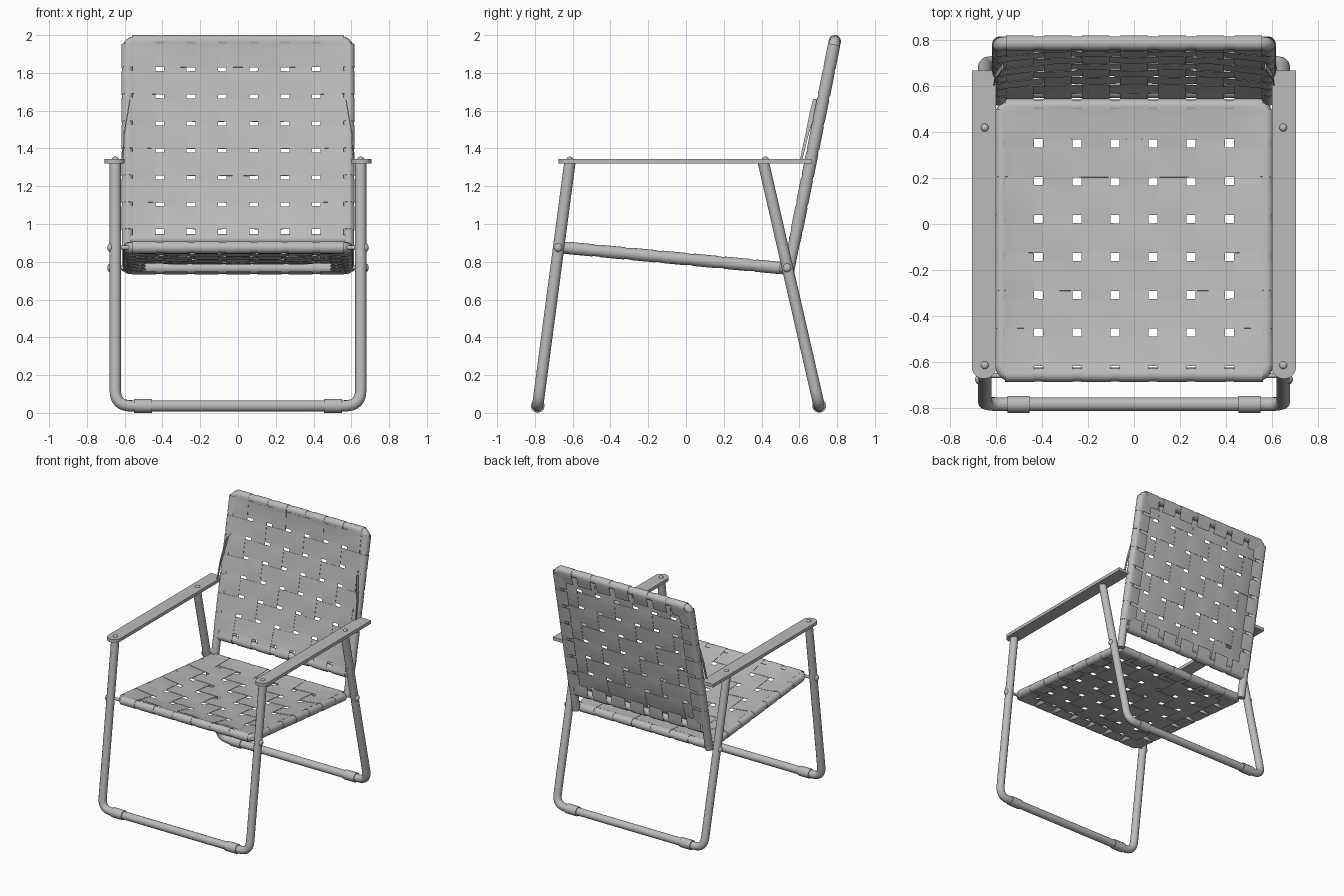
import bpy, bmesh, math
from mathutils import Vector, Matrix

if "Cube" in bpy.data.objects:
    bpy.data.objects.remove(bpy.data.objects["Cube"])

grey = bpy.data.materials.new("grey metal and webbing")
grey.diffuse_color = (0.5, 0.5, 0.5, 1)
grey.use_nodes = True
grey.node_tree.nodes["Principled BSDF"].inputs["Base Color"].default_value = grey.diffuse_color


def finish(ob, thickness=0):
    ob.data.materials.clear()
    ob.data.materials.append(grey)
    bpy.ops.object.select_all(action='DESELECT')
    ob.select_set(True)
    bpy.context.view_layer.objects.active = ob
    if thickness:
        mod = ob.modifiers.new("thickness", 'SOLIDIFY')
        mod.thickness = thickness
        mod.offset = 0
        bpy.ops.object.modifier_apply(modifier=mod.name)
    bpy.ops.object.shade_smooth_by_angle(angle=math.radians(40))
    return ob


def mesh_object(name, bm, thickness=0):
    me = bpy.data.meshes.new(name)
    bmesh.ops.recalc_face_normals(bm, faces=bm.faces[:])
    bm.to_mesh(me)
    bm.free()
    ob = bpy.data.objects.new(name, me)
    bpy.context.collection.objects.link(ob)
    return finish(ob, thickness)


def rounded(points, r, closed=False):
    """Replace each corner of a path by a smooth bend."""
    pts = [Vector(p) for p in points]
    out, n = [], len(pts)
    for i, p in enumerate(pts):
        if not closed and i in (0, n - 1):
            out.append(p)
            continue
        a = p + (pts[i - 1] - p).normalized() * r
        b = p + (pts[(i + 1) % n] - p).normalized() * r
        for k in range(9):
            t = k / 8
            q = a * (1 - t) ** 2 + p * 2 * t * (1 - t) + b * t * t
            out.append(q.lerp(p, 0.3 * t * (1 - t)))
    return out


def tube(name, pts, radius=0.03, closed=False):
    cu = bpy.data.curves.new(name, 'CURVE')
    cu.dimensions = '3D'
    cu.bevel_depth = radius
    cu.bevel_resolution = 4
    cu.use_fill_caps = True
    sp = cu.splines.new('POLY')
    sp.points.add(len(pts) - 1)
    for s, p in zip(sp.points, pts):
        s.co = (*p, 1)
    sp.use_cyclic_u = closed
    ob = bpy.data.objects.new(name, cu)
    bpy.context.collection.objects.link(ob)
    bpy.ops.object.select_all(action='DESELECT')
    ob.select_set(True)
    bpy.context.view_layer.objects.active = ob
    bpy.ops.object.convert(target='MESH')
    return finish(bpy.context.view_layer.objects.active)


def dome(name, loc, scale):
    bm = bmesh.new()
    bmesh.ops.create_uvsphere(bm, u_segments=16, v_segments=10, radius=1,
                              matrix=Matrix.Translation(loc) @ Matrix.Diagonal((*scale, 1)))
    return mesh_object(name, bm)


def plane_frame(low, high):
    """Matrix of a sloping panel: x across, y up the slope, z out of the face."""
    a, b = Vector((0, *low)), Vector((0, *high))
    v = (b - a).normalized()
    u = Vector((1, 0, 0))
    m = Matrix((u, v, u.cross(v))).transposed().to_4x4()
    m.translation = (a + b) / 2
    return m, (b - a).length / 2


def strap(name, m, half, pos, other, width, pitch, shift, phase, across):
    """One woven band, wrapped round the tubes at both ends and folded back."""
    R, base, amp, sag, flap = 0.0315, 0.0275, 0.0025, 0.028, 0.085
    path = [(-half + flap, -R + 0.006), (-half + 0.03, -R + 0.001)]
    path += [(-half - R * math.sin(t), -R * math.cos(t))
             for t in (math.pi * k / 10 for k in range(11))]
    n = 48
    for k in range(1, n):
        s = -half + 2 * half * k / n
        h = base + amp * math.cos(math.pi * ((s - shift) / pitch + phase))
        edge = min(1, (half - abs(s)) / 0.03)
        path.append((s, R + (h - R) * edge))
    path += [(half + R * math.sin(t), R * math.cos(t))
             for t in (math.pi * k / 10 for k in range(11))]
    path += [(half - 0.03, -R + 0.001), (half - flap, -R + 0.006)]
    bm = bmesh.new()
    rows = []
    for s, h in path:
        row = []
        for k in range(5):
            q = pos + width * (k / 4 - 0.5)
            # the woven sheet hangs below the tubes towards its middle
            dip = 0
            if h > 0 and abs(s) < half and abs(q) < other:
                dip = sag * (1 - (q / other) ** 4) * (1 - (s / half) ** 4)
            row.append(bm.verts.new(m @ Vector((s, q, h - dip) if across
                                               else (q, s, h - dip))))
        rows.append(row)
    for a, b in zip(rows, rows[1:]):
        for k in range(4):
            bm.faces.new((a[k], a[k + 1], b[k + 1], b[k]))
    mesh_object(name, bm, 0.0025)


def webbing(name, m, half_x, half_y, w_long, w_cross, pitch_x, pitch_y, shift):
    for i in range(-3, 4):
        strap(name + "_long_strap", m, half_y, i * pitch_x, half_x, w_long,
              pitch_y, shift, i, False)
        strap(name + "_cross_strap", m, half_x, shift + i * pitch_y, half_y, w_cross,
              pitch_x, 0, i + 1, True)


# Leg loops with plastic sleeves on the floor bars
for name, top, foot in (("front_leg", -0.615, -0.785), ("rear_leg", 0.41, 0.705)):
    tube(name + "_loop", rounded([(-0.65, top, 1.325), (-0.65, foot, 0.037),
                                  (0.65, foot, 0.037), (0.65, top, 1.325)], 0.09))
    for s in (-1, 1):
        tube(name + "_sleeve", [(s * 0.455, foot, 0.037), (s * 0.55, foot, 0.037)], 0.037)

# Seat frame and weave
m, hy = plane_frame((-0.655, 0.876), (0.512, 0.766))
hx = 0.575
tube("seat_frame", rounded([m @ Vector(p) for p in
     ((-hx, -hy, 0), (hx, -hy, 0), (hx, hy, 0), (-hx, hy, 0))], 0.05, True), closed=True)
webbing("seat", m, hx, hy, 0.127, 0.13, 0.166, 0.1655, 0.01)

# Backrest frame, lower bar and weave
m, hy = plane_frame((0.577, 0.92), (0.788, 1.968))
hx = 0.585
tube("back_frame", rounded([m @ Vector(p) for p in
     ((-hx, -hy - 0.17, 0), (-hx, hy, 0), (hx, hy, 0), (hx, -hy - 0.17, 0))], 0.06))
tube("back_lower_bar", [m @ Vector((-hx, -hy, 0)), m @ Vector((hx, -hy, 0))], 0.028)
webbing("back", m, hx, hy, 0.12, 0.125, 0.166, 0.146, 0.016)

for s in (-1, 1):
    # Flat armrest with a rounded front end
    bm = bmesh.new()
    outline = [(0.053, 0.668), (-0.053, 0.668)]
    outline += [(-0.053 * math.cos(t), -0.621 - 0.053 * math.sin(t))
                for t in (math.pi * k / 16 for k in range(17))]
    face = bm.faces.new([bm.verts.new((s * 0.653 + x, y, 1.32)) for x, y in outline])
    ext = bmesh.ops.extrude_face_region(bm, geom=[face])
    bmesh.ops.translate(bm, vec=(0, 0, 0.025),
                        verts=[g for g in ext["geom"] if isinstance(g, bmesh.types.BMVert)])
    mesh_object("armrest", bm)
    for y in (-0.615, 0.42):
        dome("armrest_rivet", (s * 0.65, y, 1.345), (0.017, 0.017, 0.012))

    # Pivot bolts joining legs, seat and backrest
    for y, z, pin_y in ((-0.677, 0.875, -0.66), (0.535, 0.768, 0.535)):
        tube("pivot_pin", [(s * 0.57, pin_y, z), (s * 0.66, pin_y, z)], 0.011)
        dome("pivot_head", (s * 0.676, y, z), (0.016, 0.021, 0.023))

    # Thin brace from the backrest side down to the armrest
    bm = bmesh.new()
    rows = [[bm.verts.new((s * x, y + d, z)) for d in (-w, w)] for x, y, z, w in
            ((0.572, 0.685, 1.66, 0.012), (0.585, 0.668, 1.58, 0.015),
             (0.602, 0.642, 1.48, 0.009), (0.61, 0.608, 1.335, 0.006))]
    for a, b in zip(rows, rows[1:]):
        bm.faces.new((a[0], a[1], b[1], b[0]))
    mesh_object("armrest_brace", bm, 0.006)
